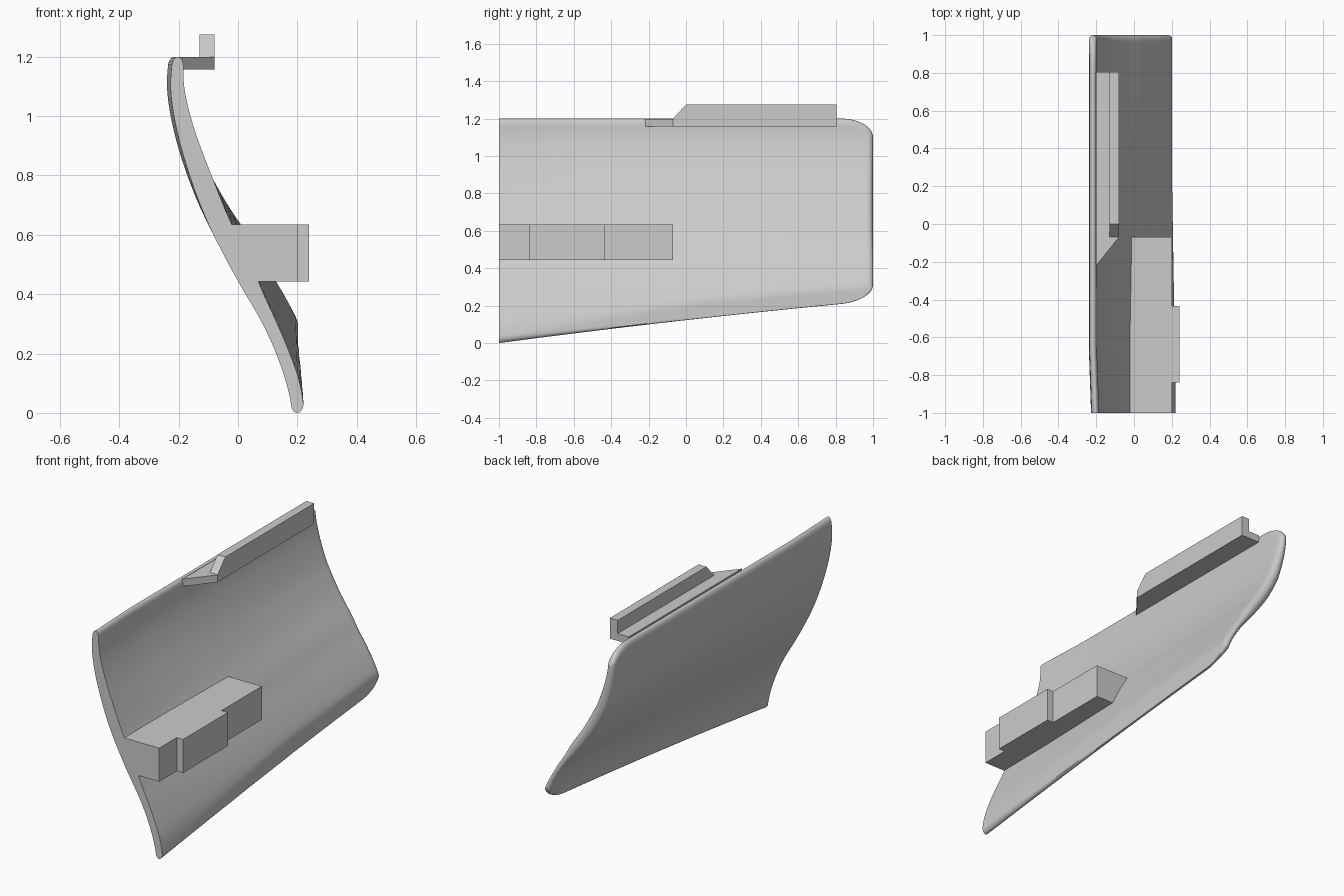
import bpy, bmesh, math

cube = bpy.data.objects.get("Cube")
if cube:
    bpy.data.objects.remove(cube)

grey = bpy.data.materials.new("plain_grey")
grey.use_nodes = True
grey.diffuse_color = (0.6, 0.6, 0.6, 1)
grey.node_tree.nodes["Principled BSDF"].inputs["Base Color"].default_value = (0.6, 0.6, 0.6, 1)


def finish(name, bm):
    bmesh.ops.recalc_face_normals(bm, faces=bm.faces)
    mesh = bpy.data.meshes.new(name)
    bm.to_mesh(mesh)
    bm.free()
    mesh.materials.append(grey)
    obj = bpy.data.objects.new(name, mesh)
    bpy.context.collection.objects.link(obj)
    return obj


def prism(name, outline, place, a, b):
    """Extrude a 2D outline from a to b; place maps (u, v, w) to x, y, z."""
    bm = bmesh.new()
    ends = [[bm.verts.new(place(u, v, w)) for u, v in outline] for w in (a, b)]
    n = len(outline)
    for ring in ends:
        bm.faces.new(ring)
    for i in range(n):
        j = (i + 1) % n
        bm.faces.new((ends[0][i], ends[0][j], ends[1][j], ends[1][i]))
    return finish(name, bm)


# Panel section: height, centre x, half thickness
SECTION = [(0, .199, .021), (.035, .199, .021), (.12, .18, .023), (.214, .146, .023),
           (.308, .104, .025), (.406, .053, .031), (.494, .01, .038), (.65, -.067, .039),
           (.8, -.126, .037), (.956, -.177, .030), (1.09, -.2035, .0235), (1.2, -.203, .018)]


def section(z):
    """Smooth interpolation of centre and half thickness."""
    last = len(SECTION) - 1
    k = 0
    while k < last - 1 and z > SECTION[k + 1][0]:
        k += 1
    p, q = SECTION[k], SECTION[k + 1]
    before, after = SECTION[max(k - 1, 0)], SECTION[min(k + 2, last)]
    h = q[0] - p[0]
    t = min(max((z - p[0]) / h, 0), 1)
    out = []
    for c in (1, 2):
        m0 = (q[c] - before[c]) / (q[0] - before[0]) * h
        m1 = (after[c] - p[c]) / (after[0] - p[0]) * h
        out.append((2*t**3 - 3*t*t + 1) * p[c] + (t**3 - 2*t*t + t) * m0
                   + (3*t*t - 2*t**3) * q[c] + (t**3 - t*t) * m1)
    return out


def panel_row(y, count):
    """Inner and outer points of the panel at one depth."""
    u = (y + 1) / 2
    rise = .265 * u - .04 * u * u
    t = max(0, (y - .83) / .17)
    corner = 1 - math.sqrt(max(0, 1 - t * t))
    low, high = rise + .085 * corner, 1.2 - .1 * corner
    lean = .013 * min(1, (y + 1) / .35)
    limit = .222 - .02 * min(1, u / .6)
    inner, outer = [], []
    for i in range(count):
        z = low + (high - low) * (1 - math.cos(math.pi * i / (count - 1))) / 2
        base = (z - rise) / (1 - rise / .85) if z < .85 else z
        mid, half = section(base)
        d = min(z - low, high - z, 1 - y, .03) / .03
        half *= max(.04, math.sqrt(max(0, 1 - (1 - d) ** 2)))
        mid -= lean * z / 1.2
        inner.append((min(mid + half, limit), y, z))
        outer.append((min(mid - half, limit - .002), y, z))
    return inner + outer[::-1]


# Curved panel
N, M = 44, 44
bm = bmesh.new()
rows = []
for j in range(M + 1):
    y = -1 + 2 * math.sin(math.pi / 2 * j / M)
    rows.append([bm.verts.new(p) for p in panel_row(y, N)])
for r, s in zip(rows, rows[1:]):
    for i in range(2 * N):
        k = (i + 1) % (2 * N)
        bm.faces.new((r[i], r[k], s[k], s[i]))
for r in (rows[0], rows[-1]):
    for i in range(N - 1):
        bm.faces.new((r[i], r[i + 1], r[-2 - i], r[-1 - i]))
panel = finish("curved_panel", bm)
bpy.context.view_layer.objects.active = panel
panel.select_set(True)
bpy.ops.object.shade_smooth_by_angle(angle=math.radians(40))
panel.select_set(False)

# Inner block with its raised pad
along_y = lambda u, v, w: (u, w, v)
prism("inner_block", [(-.035, .635), (.2, .635), (.2, .443), (.05, .443)], along_y, -1, -.07)
prism("block_pad", [(.15, .635), (.24, .635), (.24, .443), (.15, .443)], along_y, -.84, -.435)

# Top ledge, tapered at the front, and the upright rail on it
prism("top_ledge", [(-.2, -.22), (-.08, -.07), (-.08, .805), (-.2, .805)],
      lambda u, v, w: (u, v, w), 1.157, 1.199)
prism("upright_rail", [(-.07, 1.157), (-.07, 1.199), (0, 1.275), (.805, 1.275), (.805, 1.157)],
      lambda u, v, w: (w, u, v), -.13, -.08)
